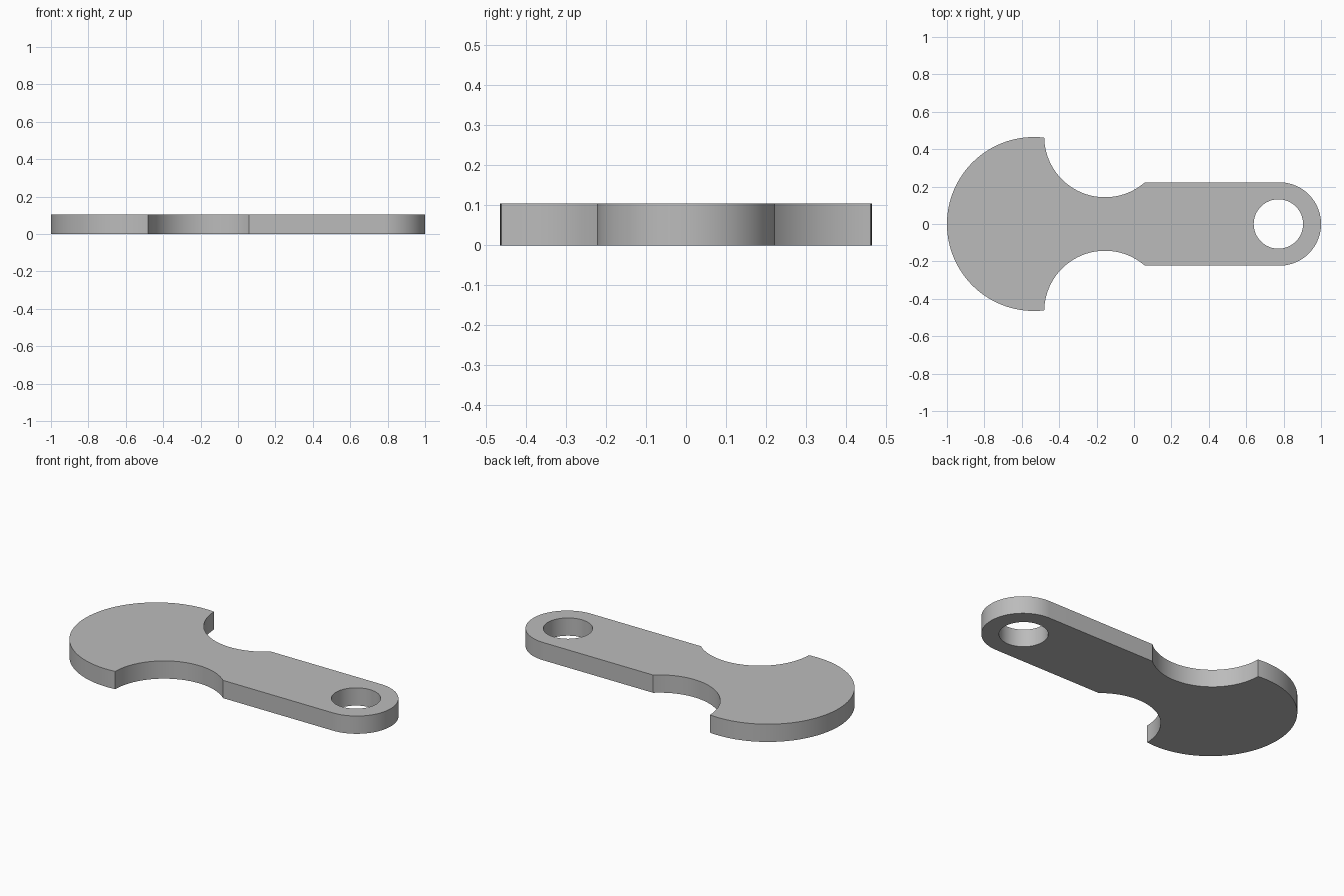
import bpy, bmesh
from math import sin, cos, pi, atan2, acos, asin
from mathutils import Vector

THICKNESS = 0.105
HEAD_X, HEAD_R = -0.535, 0.465
NOTCH_X, NOTCH_Y, NOTCH_R = -0.155, 0.468, 0.325
TAIL_X, TAIL_R = 0.777, 0.223
HOLE_X, HOLE_R = 0.772, 0.132

if "Cube" in bpy.data.objects:
    bpy.data.objects.remove(bpy.data.objects["Cube"])


def arc(cx, cy, r, start, end, steps):
    """Points along an arc, both ends included."""
    angles = [start + (end - start) * i / steps for i in range(steps + 1)]
    return [Vector((cx + r * cos(a), cy + r * sin(a), 0)) for a in angles]


# Where the notch circle meets the head circle and the straight handle edge
to_notch = Vector((NOTCH_X - HEAD_X, NOTCH_Y))
d = to_notch.length
head_angle = atan2(to_notch.y, to_notch.x) + acos((d * d + HEAD_R**2 - NOTCH_R**2) / (2 * d * HEAD_R))
corner = Vector((HEAD_X + HEAD_R * cos(head_angle), HEAD_R * sin(head_angle)))
notch_start = atan2(corner.y - NOTCH_Y, corner.x - NOTCH_X) % (2 * pi)
notch_end = 2 * pi - asin((NOTCH_Y - TAIL_R) / NOTCH_R)

# Upper half of the outline from head tip to tail tip, then mirrored
upper = arc(HEAD_X, 0, HEAD_R, pi, head_angle, 40)
upper += arc(NOTCH_X, NOTCH_Y, NOTCH_R, notch_start, notch_end, 40)[1:]
upper += arc(TAIL_X, 0, TAIL_R, pi / 2, 0, 32)
outline = upper + [Vector((p.x, -p.y, 0)) for p in reversed(upper[1:-1])]
hole = arc(HOLE_X, 0, HOLE_R, 0, 2 * pi, 64)[:-1]

# Flat plate with the hole, extruded upward
bm = bmesh.new()
edges = []
for loop in (outline, hole):
    verts = [bm.verts.new(p) for p in loop]
    edges += [bm.edges.new((verts[i - 1], verts[i])) for i in range(len(verts))]
bmesh.ops.triangle_fill(bm, edges=edges, use_beauty=True, normal=(0, 0, 1))
top = bmesh.ops.extrude_face_region(bm, geom=bm.faces[:], use_keep_orig=True)
moved = [g for g in top["geom"] if isinstance(g, bmesh.types.BMVert)]
bmesh.ops.translate(bm, verts=moved, vec=(0, 0, THICKNESS))
bmesh.ops.recalc_face_normals(bm, faces=bm.faces[:])

mesh = bpy.data.meshes.new("key_plate")
bm.to_mesh(mesh)
bm.free()
plate = bpy.data.objects.new("key_plate", mesh)
bpy.context.collection.objects.link(plate)

# Plain grey material
grey = bpy.data.materials.new("plain_grey")
grey.use_nodes = True
colour = (0.5, 0.5, 0.5, 1)
grey.diffuse_color = colour
grey.node_tree.nodes["Principled BSDF"].inputs["Base Color"].default_value = colour
mesh.materials.append(grey)

# Smooth curved walls, sharp rims
bpy.ops.object.select_all(action="DESELECT")
plate.select_set(True)
bpy.context.view_layer.objects.active = plate
bpy.ops.object.shade_smooth_by_angle(angle=pi / 9)
